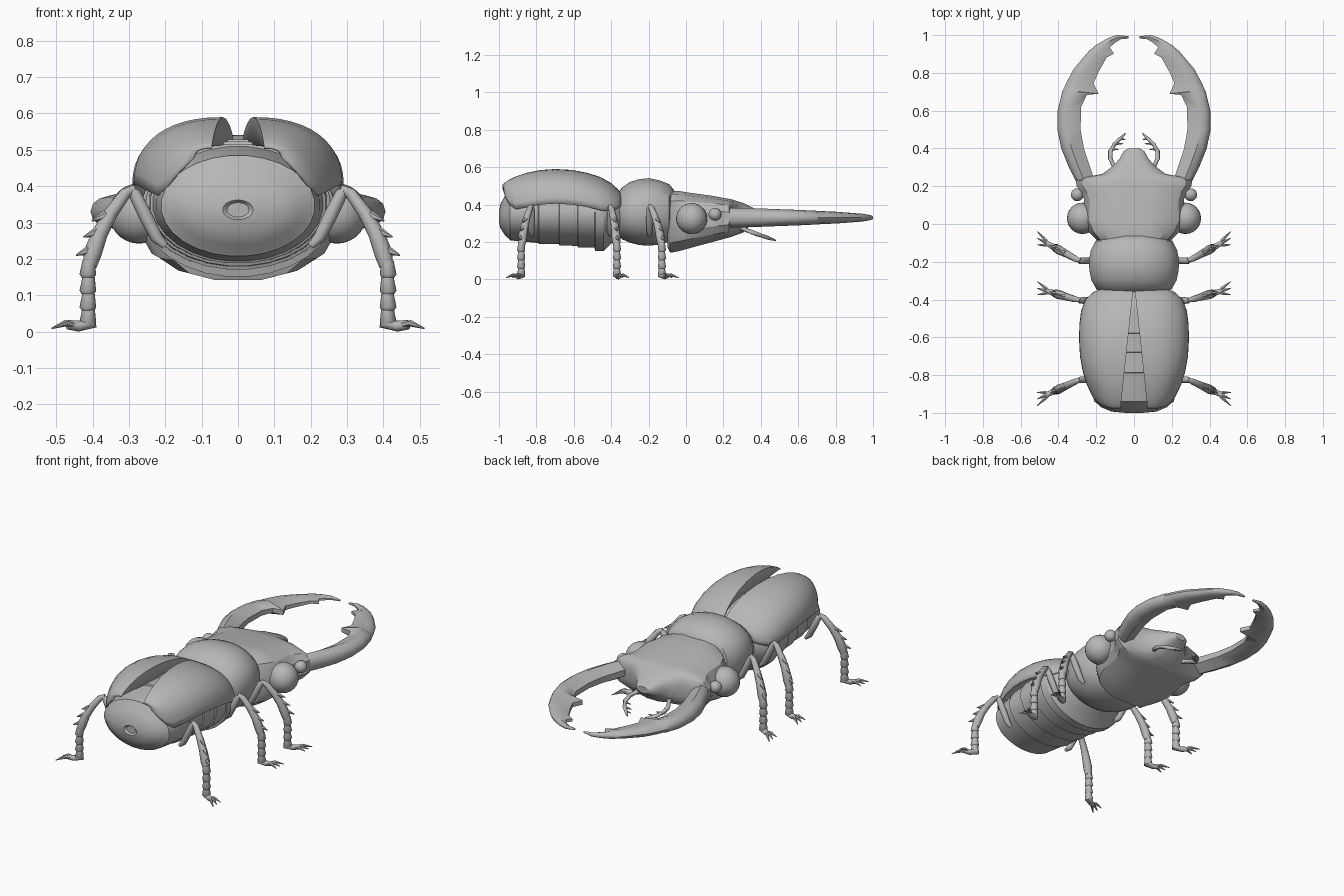
import bpy, bmesh, math
from mathutils import Vector as V

grey = bpy.data.materials.new("dark_grey")
grey.diffuse_color = (.47, .47, .47, 1)


def finish(name, bm, mirror=False, angle=35, thick=0):
    bmesh.ops.recalc_face_normals(bm, faces=bm.faces)
    me = bpy.data.meshes.new(name)
    bm.to_mesh(me)
    bm.free()
    me.materials.append(grey)
    ob = bpy.data.objects.new(name, me)
    bpy.context.collection.objects.link(ob)
    bpy.ops.object.select_all(action='DESELECT')
    ob.select_set(True)
    bpy.context.view_layer.objects.active = ob
    bpy.ops.object.shade_smooth_by_angle(angle=math.radians(angle))
    if thick:
        m = ob.modifiers.new("thickness", 'SOLIDIFY')
        m.thickness = thick
    if mirror:
        m = ob.modifiers.new("mirror", 'MIRROR')
        m.use_mirror_merge = False
    return ob


def skin(bm, rings, closed=True):
    vs = [[bm.verts.new(p) for p in r] for r in rings]
    n = len(vs[0])
    for a, b in zip(vs, vs[1:]):
        for i in range(n if closed else n - 1):
            j = (i + 1) % n
            bm.faces.new((a[i], a[j], b[j], b[i]))
    if closed:
        bm.faces.new(vs[0][::-1])
        bm.faces.new(vs[-1])


def oval(y, w, z0, z1, power=2, sides=28):
    pts = []
    for k in range(sides):
        a = 2 * math.pi * (k + .5) / sides
        c, s = math.cos(a), math.sin(a)
        pts.append((w * math.copysign(abs(c) ** (2 / power), c), y,
                    (z0 + z1) / 2 + (z1 - z0) / 2 * math.copysign(abs(s) ** (2 / power), s)))
    return pts


def body(name, sections, power=2, sides=28, angle=35):
    bm = bmesh.new()
    skin(bm, [oval(*s, power, sides) for s in sections])
    finish(name, bm, angle=angle)


def tube(bm, pts, radii, sides=10):
    pts = [V(p) for p in pts]
    rings = []
    for i, (p, r) in enumerate(zip(pts, radii)):
        d = (pts[min(i + 1, len(pts) - 1)] - pts[max(i - 1, 0)]).normalized()
        u = d.cross(V((0, 1, 0)) if abs(d.y) < .9 else V((0, 0, 1))).normalized()
        w = d.cross(u)
        rings.append([p + r * (u * math.cos(k * 2 * math.pi / sides) + w * math.sin(k * 2 * math.pi / sides))
                      for k in range(sides)])
    skin(bm, rings)


# Abdomen: stepped overlapping segments and domed rear with a small tip
body("abdomen", [
    (-.99, .03, .315, .355), (-1, .042, .308, .362), (-.993, .12, .275, .40), (-.97, .175, .238, .445),
    (-.943, .205, .212, .478), (-.94, .212, .207, .485), (-.88, .225, .203, .497), (-.79, .235, .193, .51),
    (-.787, .242, .187, .517), (-.68, .247, .187, .517), (-.677, .254, .18, .524), (-.58, .256, .178, .524),
    (-.577, .263, .17, .53), (-.49, .263, .17, .525), (-.485, .268, .15, .525), (-.44, .262, .15, .52),
    (-.40, .235, .19, .49), (-.35, .18, .23, .45)], angle=25)

# Thorax
body("thorax", [
    (-.365, .165, .24, .45), (-.345, .20, .215, .49), (-.30, .226, .195, .522), (-.25, .237, .182, .537),
    (-.20, .241, .18, .542), (-.14, .23, .183, .53), (-.09, .205, .20, .51), (-.065, .15, .22, .48),
    (-.045, .10, .27, .42)], power=2.2)

# Head with side flanges and front horn
body("head", [
    (-.10, .16, .17, .45), (-.085, .20, .14, .475), (-.04, .245, .148, .475), (.02, .27, .165, .465),
    (.13, .268, .195, .45), (.17, .285, .206, .443), (.20, .308, .214, .437), (.23, .312, .222, .432),
    (.247, .272, .227, .428), (.265, .17, .235, .422), (.305, .115, .248, .41), (.345, .078, .29, .39),
    (.385, .056, .315, .37), (.40, .03, .325, .362)], power=2.9, sides=16, angle=28)

# Wing cases: arched shells, split by a widening gap
bm = bmesh.new()
rings = []
for y, w, zt, zb in [(-.335, .15, .45, .40), (-.36, .215, .478, .38), (-.40, .258, .515, .362), (-.46, .28, .548, .37),
                     (-.53, .289, .57, .388), (-.61, .291, .585, .40), (-.70, .286, .59, .405), (-.78, .272, .584, .40),
                     (-.85, .25, .57, .387), (-.91, .222, .55, .375), (-.945, .195, .533, .40),
                     (-.965, .165, .52, .435), (-.98, .12, .508, .48)]:
    x0 = .003 + .069 * (-.335 - y) / .645
    r = [(x0, y, min(.51, zt - .006))]
    for k in range(13):
        a = math.pi / 2 * k / 12
        r.append((x0 + (w - x0) * math.sin(a) ** .88, y, zb + (zt - zb) * math.cos(a) ** .85 if k < 12 else zb))
    rings.append(r)
skin(bm, rings, closed=False)
finish("wing_cases", bm, mirror=True, angle=40, thick=.006)

# Mandibles: curved blades whose inner edge steps out into two teeth
bm = bmesh.new()
rings = []
for ox, oy, ix, iy, h in [
        (.29, .19, .20, .20, .053), (.345, .30, .235, .31, .052), (.385, .40, .265, .40, .049),
        (.406, .50, .283, .50, .045), (.404, .60, .28, .62, .041), (.38, .70, .25, .683, .037),
        (.375, .71, .188, .69, .036), (.358, .748, .214, .745, .034), (.32, .82, .19, .80, .031),
        (.24, .915, .145, .882, .024), (.228, .925, .106, .902, .023), (.20, .948, .128, .935, .021),
        (.14, .983, .10, .96, .016), (.09, 1, .07, .978, .012), (.03, .995, .03, .982, .005)]:
    o, i = V((ox, oy, .33)), V((ix, iy, .33))
    up = V((0, 0, h))
    rings.append([o, o.lerp(i, .06) + up * .5, o.lerp(i, .2) + up * .8, o.lerp(i, .45) + up, i + up * .35,
                  i - up * .35, o.lerp(i, .45) - up, o.lerp(i, .2) - up * .8, o.lerp(i, .06) - up * .5])
skin(bm, rings)
finish("mandibles", bm, mirror=True, angle=42)

# Eyes, large and small
bm = bmesh.new()
for c, r in [((.272, .03, .325), .083), ((.30, .155, .348), .034)]:
    s = bmesh.ops.create_uvsphere(bm, u_segments=24, v_segments=14, radius=r)
    bmesh.ops.translate(bm, verts=s["verts"], vec=c)
finish("eyes", bm, mirror=True)

# Feelers under the head, with small inner barbs
bm = bmesh.new()
tube(bm, [(.08, .25, .285), (.105, .305, .27), (.125, .345, .255), (.125, .385, .24), (.105, .42, .228),
          (.075, .45, .218), (.045, .48, .208)], [.014, .013, .012, .012, .011, .009, .003])
for a, b in [((.12, .395, .238), (.082, .395, .236)), ((.10, .425, .226), (.055, .425, .224)),
             ((.08, .45, .218), (.045, .448, .214))]:
    tube(bm, [a, b], [.009, .002], 6)
finish("feelers", bm, mirror=True, angle=45)

# Legs: thigh, spiny shin, flared foot segments and claws
for name, y, dy in [("front_leg", -.195, .065), ("middle_leg", -.405, .035), ("rear_leg", -.825, -.055)]:
    bm = bmesh.new()

    def at(x, z, off=0):
        return V((x, y + dy * max(0, (x - .29) / .12) + off, z))
    tube(bm, [at(.20, .235), at(.225, .26), at(.255, .32), at(.285, .38), at(.30, .395)],
         [.01, .017, .019, .017, .008])
    tube(bm, [at(.285, .395), at(.31, .38), at(.35, .325), at(.38, .27), at(.40, .215), at(.408, .18)],
         [.01, .016, .019, .022, .025, .019])
    for x, z in [(.365, .31), (.388, .265), (.408, .215)]:
        tube(bm, [at(x, z + .01), at(x + .037, z - .005)], [.014, .002], 6)
    for z in (.195, .15, .105, .065):
        tube(bm, [at(.411, z), at(.413, z - .038), at(.413, z - .046)], [.017, .023, .017])
    tube(bm, [at(.413, .07), at(.408, .022), at(.44, .016), at(.468, .02)], [.016, .021, .015, .013])
    for off in (-.035, 0, .035):
        tube(bm, [at(.445, .018), at(.475, .024, off * .5), at(.512, .01, off)], [.009, .009, .002], 6)
    low = min(v.co.z for v in bm.verts)
    for v in bm.verts:
        v.co.z -= low * max(0, 1 - v.co.z / .2)
    finish(name, bm, mirror=True, angle=45)
